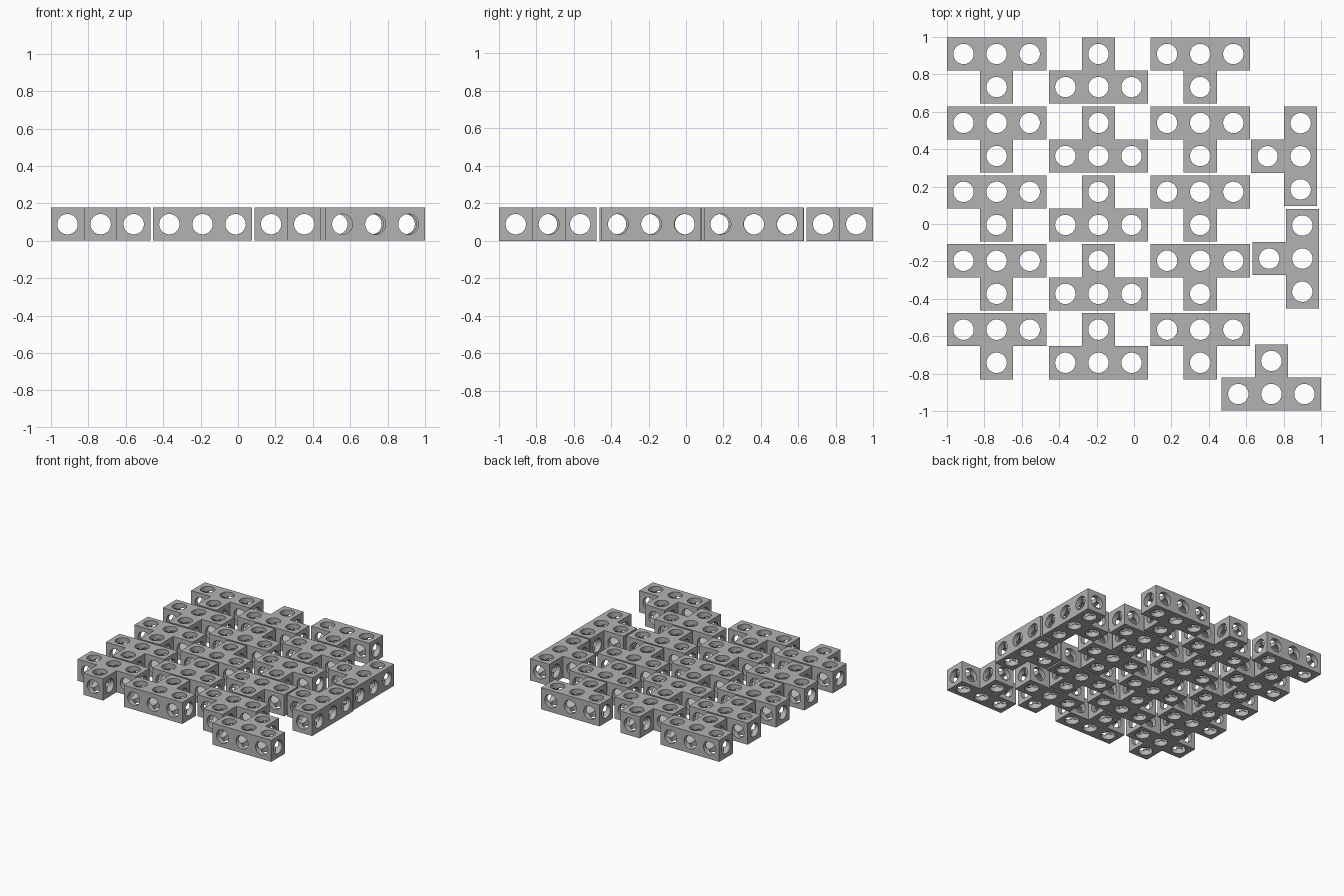
import bpy, bmesh, math
from mathutils import Vector

if "Cube" in bpy.data.objects:
    bpy.data.objects.remove(bpy.data.objects["Cube"])

P = 0.177      # edge of one cube cell
R = 0.0545     # bore radius
N = 32         # bore segments (multiple of 8)
CELLS = [(-1, 0), (0, 0), (1, 0), (0, -1)]   # T layout: bar of three plus stem

gray = bpy.data.materials.new("gray_plastic")
gray.diffuse_color = (0.45, 0.45, 0.45, 1)
gray.use_nodes = True
gray.node_tree.nodes["Principled BSDF"].inputs["Base Color"].default_value = gray.diffuse_color


def add_side(bm, centre, axis, sign, closed):
    """One side of a cell: bore wall up to the crossing bores, plus the outer face around it."""
    u, v, n = Vector((0, 0, 0)), Vector((0, 0, 0)), Vector((0, 0, 0))
    n[axis], u[(axis + 1) % 3], v[(axis + 2) % 3] = sign, 1, sign
    inner, rim, outer = [], [], []
    for i in range(N):
        a = 2 * math.pi * i / N
        c, s = math.cos(a), math.sin(a)
        big = max(abs(c), abs(s))
        ring = centre + (u * c + v * s) * R
        inner.append(bm.verts.new(ring + n * R * big))
        rim.append(bm.verts.new(ring + n * P / 2))
        if closed:
            outer.append(bm.verts.new(centre + (u * c + v * s) * (P / 2 / big) + n * P / 2))
    for i in range(N):
        j = (i + 1) % N
        bm.faces.new((inner[i], rim[i], rim[j], inner[j]))
        if closed:
            bm.faces.new((rim[i], outer[i], outer[j], rim[j]))


# Shared T block mesh, bored along all three axes in every cell
bm = bmesh.new()
for cx, cy in CELLS:
    for axis in range(3):
        for sign in (-1, 1):
            step = [0, 0, 0]
            step[axis] = sign
            joined = step[2] == 0 and (cx + step[0], cy + step[1]) in CELLS
            add_side(bm, Vector((cx * P, cy * P, P / 2)), axis, sign, not joined)
bmesh.ops.remove_doubles(bm, verts=bm.verts, dist=0.0002)
bmesh.ops.recalc_face_normals(bm, faces=bm.faces)
mesh = bpy.data.meshes.new("t_block")
bm.to_mesh(mesh)
bm.free()
mesh.materials.append(gray)
mesh.shade_smooth()
mesh.set_sharp_from_angle(angle=math.radians(30))


def place(name, x, y, turn):
    ob = bpy.data.objects.new(name, mesh)
    ob.location = (x, y, 0)
    ob.rotation_euler.z = math.radians(turn)
    bpy.context.collection.objects.link(ob)


# Three interlocking columns of five blocks
for row in range(5):
    y = 0.909 - row * 0.3685
    place(f"left_block_{row + 1}", -0.7345, y, 0)
    place(f"middle_block_{row + 1}", -0.19, y - P, 180)
    place(f"right_block_{row + 1}", 0.354, y, 0)

# Loose blocks along the right edge
place("side_block_upper", 0.891, 0.362, -90)
place("side_block_lower", 0.90, -0.185, -90)
place("corner_block", 0.7345, -0.909, 180)
